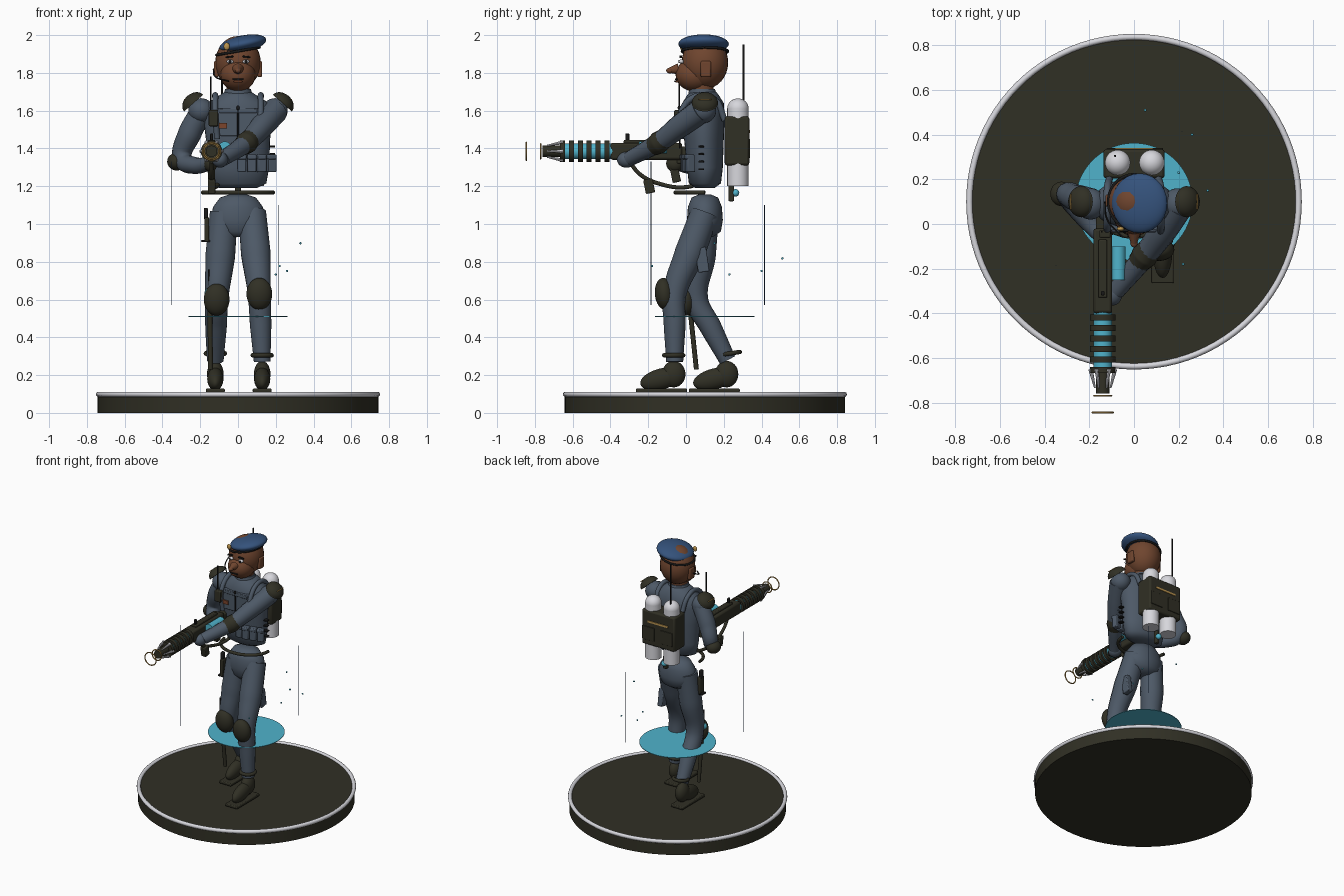
import bpy, bmesh, math, random
from mathutils import Vector

if "Cube" in bpy.data.objects:
    bpy.data.objects.remove(bpy.data.objects["Cube"], do_unlink=True)


def material(name, r, g, b):
    m = bpy.data.materials.new(name)
    m.use_nodes = True
    m.diffuse_color = (r, g, b, 1)
    m.node_tree.nodes["Principled BSDF"].inputs["Base Color"].default_value = (r, g, b, 1)
    return m


suit = material("slate cloth", .075, .1, .135)
olive = material("dark olive", .03, .029, .018)
cyan = material("glow cyan", .08, .45, .6)
skin = material("brown skin", .16, .06, .028)
navy = material("navy felt", .035, .085, .2)
white = material("pale metal", .68, .68, .72)
gold = material("brass", .5, .3, .08)
black = material("near black", .01, .01, .01)
rust = material("rust patch", .2, .06, .025)


def finish(name, mat, rot=(0, 0, 0), scale=(1, 1, 1), angle=40):
    o = bpy.context.object
    o.name = name
    o.data.materials.append(mat)
    o.rotation_euler = rot
    o.scale = scale
    bpy.ops.object.shade_smooth_by_angle(angle=math.radians(angle))
    return o


def ball(name, loc, radii, mat, rot=(0, 0, 0)):
    bpy.ops.mesh.primitive_uv_sphere_add(segments=28, ring_count=16, location=loc)
    return finish(name, mat, rot, radii)


def box(name, loc, size, mat, rot=(0, 0, 0), bevel=.006):
    bpy.ops.mesh.primitive_cube_add(size=1, location=loc)
    o = finish(name, mat, rot, size)
    bpy.ops.object.transform_apply(location=False, rotation=False, scale=True)
    if bevel:
        b = o.modifiers.new("soft edge", "BEVEL")
        b.width, b.segments = min(bevel, min(size) * .3), 2
    return o


def rod(name, p, q, r1, mat, r2=None, sides=24):
    p, q = Vector(p), Vector(q)
    bpy.ops.mesh.primitive_cone_add(vertices=sides, radius1=r1, radius2=r1 if r2 is None else r2,
                                    depth=(q - p).length, location=(p + q) / 2)
    return finish(name, mat, (q - p).to_track_quat("Z", "Y").to_euler())


def ring(name, loc, big, small, mat, rot=(0, 0, 0), seg=40):
    bpy.ops.mesh.primitive_torus_add(major_radius=big, minor_radius=small, location=loc,
                                     major_segments=seg, minor_segments=10)
    return finish(name, mat, rot)


def tube(name, points, radii, mat):
    """Smooth limb or cable through the points, thickness given per point."""
    c = bpy.data.curves.new(name, "CURVE")
    c.dimensions = "3D"
    c.bevel_depth, c.bevel_resolution, c.resolution_u, c.use_fill_caps = 1, 5, 8, True
    s = c.splines.new("BEZIER")
    s.bezier_points.add(len(points) - 1)
    for i, (bp, p) in enumerate(zip(s.bezier_points, points)):
        bp.co = p
        bp.radius = radii[i] if isinstance(radii, (list, tuple)) else radii
        bp.handle_left_type = bp.handle_right_type = "AUTO"
    o = bpy.data.objects.new(name, c)
    bpy.context.collection.objects.link(o)
    bpy.ops.object.select_all(action="DESELECT")
    o.select_set(True)
    bpy.context.view_layer.objects.active = o
    bpy.ops.object.convert(target="MESH")
    return finish(name, mat)


def loft(name, sections, mat, n=32):
    """Stack of ellipses: height, centre y, radius x, radius y."""
    bm = bmesh.new()
    rows = []
    for z, cy, rx, ry in sections:
        rows.append([bm.verts.new((rx * math.cos(a), cy + ry * math.sin(a), z))
                     for a in (math.tau * i / n for i in range(n))])
    for lo, hi in zip(rows, rows[1:]):
        for i in range(n):
            bm.faces.new((lo[i], lo[(i + 1) % n], hi[(i + 1) % n], hi[i]))
    bm.faces.new(rows[0][::-1])
    bm.faces.new(rows[-1])
    bmesh.ops.recalc_face_normals(bm, faces=bm.faces)
    me = bpy.data.meshes.new(name)
    bm.to_mesh(me)
    o = bpy.data.objects.new(name, me)
    bpy.context.collection.objects.link(o)
    bpy.ops.object.select_all(action="DESELECT")
    o.select_set(True)
    bpy.context.view_layer.objects.active = o
    return finish(name, mat, angle=60)


UP_FRONT = (math.pi / 2, 0, 0)

# Display base and glowing disc
rod("base", (0, .1, 0), (0, .1, .1), .743, olive, sides=96)
ring("base_rim", (0, .1, .098), .738, .014, white, seg=96)
rod("glow_disc", (0, .1, .508), (0, .1, .512), .263, cyan, sides=64)

# Torso and pelvis
loft("torso", [(1.19, .1, .1, .05), (1.215, .1, .15, .085), (1.3, .1, .165, .095), (1.45, .095, .17, .105),
               (1.57, .09, .185, .115), (1.64, .09, .165, .11), (1.68, .09, .1, .085), (1.7, .09, .07, .07)], suit)
loft("pelvis", [(1.155, .1, .05, .035), (1.14, .1, .095, .07), (1.09, .1, .132, .09), (1.02, .1, .145, .095),
                (.96, .1, .12, .085), (.93, .09, .06, .05)], suit)
loft("collar", [(1.65, .09, .085, .085), (1.715, .085, .068, .068)], suit)
tube("belt", [(.185 * math.cos(a), .1 - .155 * math.sin(a), 1.167) for a in
              (math.pi * i / 8 for i in range(9))], .011, olive)

# Legs, knees and boots: side, knee, ankle
for side, x, knee, ankle in (("left", 1, (.113, -.06, .63), (.128, -.06, .27)),
                             ("right", -1, (-.113, .055, .6), (-.12, .22, .28))):
    hip = Vector((x * .075, .1, 1.06))
    k, a = Vector(knee), Vector(ankle)
    tube(side + "_leg", [hip, hip.lerp(k, .5), k, k.lerp(a, .45), a], [.075, .08, .062, .058, .045], suit)
    ball(side + "_knee_pad", k + Vector((0, -.055, 0)), (.068, .05, .085), olive, (.1, 0, 0))
    ring(side + "_ankle_band", a + Vector((0, -.005 if x > 0 else .015, .035)), .05, .012, olive,
         (0 if x > 0 else .15, 0, 0))
    fy = a.y - .07
    ball(side + "_boot", (a.x, fy, .18), (.043, .115, .055), olive, (.25, 0, 0))
    ball(side + "_boot_heel", (a.x, a.y - .005, .205), (.044, .062, .07), olive)
    box(side + "_sole", (a.x, fy, .118), (.1, .27, .022), olive)

# Arms, gloves, elbow guards
tube("right_arm", [(-.19, .1, 1.6), (-.255, .115, 1.48), (-.295, .125, 1.35), (-.23, .04, 1.31), (-.15, -.05, 1.32)],
     [.06, .062, .05, .045, .036], suit)
ball("right_elbow_guard", (-.325, .135, 1.33), (.05, .055, .047), olive)
ball("right_glove", (-.145, -.06, 1.32), (.035, .045, .045), olive)
tube("left_arm", [(.2, .08, 1.6), (.13, -.03, 1.52), (.05, -.14, 1.435), (-.08, -.3, 1.345)],
     [.066, .062, .052, .04], suit)
tube("left_elbow_guard", [(.07, -.11, 1.455), (.045, -.145, 1.43), (.02, -.175, 1.41)], [.053, .06, .051], olive)
ball("left_glove", (-.095, -.315, 1.34), (.042, .05, .042), suit)
for side, x in (("left", 1), ("right", -1)):
    ball(side + "_shoulder", (x * .195, .09, 1.6), (.068, .07, .066), suit)
    dome = ball(side + "_shoulder_plate", (x * .235, .1, 1.64), (.067, .07, .05), olive, (0, x * .72, 0))
    bm = bmesh.new()
    bm.from_mesh(dome.data)
    bmesh.ops.bisect_plane(bm, geom=bm.verts[:] + bm.edges[:] + bm.faces[:], plane_co=(0, 0, 0),
                           plane_no=(0, 0, 1), clear_inner=True)
    bmesh.ops.holes_fill(bm, edges=bm.edges)
    bm.to_mesh(dome.data)
    bm.free()
    ball(side + "_shoulder_light", (x * .225, .1, 1.63), (.018, .025, .018), cyan)
    rod(side + "_plate_trim", (x * .283, .065, 1.66), (x * .283, .135, 1.66), .003, gold)
    # Harness strap over each shoulder
    tube(side + "_harness", [(x * .11, -.025, 1.45), (x * .12, -.03, 1.58), (x * .12, .05, 1.675),
                             (x * .12, .15, 1.66), (x * .11, .205, 1.55)], .016, suit)

# Head
tube("neck", [(0, .09, 1.66), (0, .08, 1.77)], .062, skin)
ball("cranium", (0, .1, 1.855), (.12, .123, .14), skin)
ball("jaw", (0, .045, 1.79), (.093, .1, .088), skin)
rod("nose", (0, -.04, 1.82), (0, -.1, 1.812), .03, skin, .009)
ball("nose_tip", (0, -.085, 1.812), (.017, .02, .015), skin)
box("mouth", (0, -.05, 1.766), (.06, .015, .009), black)
box("lower_lip", (0, -.047, 1.754), (.045, .016, .012), rust)
for side, x in (("left", 1), ("right", -1)):
    ball(side + "_eye", (x * .042, -.025, 1.86), (.018, .014, .011), white)
    ball(side + "_pupil", (x * .042, -.036, 1.86), (.008, .005, .009), black)
    box(side + "_brow", (x * .045, -.028, 1.885), (.042, .014, .009), black, (0, x * .12, 0))
    box(side + "_ear", (x * .115, .105, 1.82), (.026, .055, .085), skin, bevel=.012)
tube("headset_boom", [(-.13, .1, 1.82), (-.12, .02, 1.78), (-.05, -.06, 1.755)], .004, black)

# Beret with band and badge
ball("beret", (.025, .093, 1.953), (.127, .134, .045), navy, (0, -.2, 0))
tube("beret_band", [(.114 * math.cos(a), .1 + .121 * math.sin(a), 1.915 + .02 * math.cos(a))
                    for a in (math.tau * i / 12 for i in range(13))], .007, black)
ball("beret_badge", (-.06, -.022, 1.94), (.016, .01, .02), gold)

# Backpack, tanks and aerial
box("backpack", (0, .27, 1.44), (.275, .13, .26), olive, bevel=.012)
box("pack_trim", (0, .337, 1.49), (.17, .006, .014), gold, bevel=0)
for i, x in enumerate((-.073, .08)):
    rod(f"tank_{i}", (x, .275, 1.2), (x, .275, 1.61), .057, white)
    ball(f"tank_cap_{i}", (x, .275, 1.61), (.057, .057, .055), white)
    box(f"pack_panel_{i}", (x, .336, 1.4), (.1, .008, .1), olive)
rod("pack_aerial", (-.085, .305, 1.56), (-.085, .305, 1.95), .005, black)
ball("pack_valve_light", (.0, .262, 1.165), (.02, .02, .02), cyan)
box("pack_valve", (0, .24, 1.17), (.03, .03, .1), olive)

# Chest gear
box("chest_panel", (.0, -.014, 1.54), (.21, .03, .15), suit)
box("chest_flap", (.0, -.03, 1.6), (.2, .014, .025), suit)
rod("zip", (0, -.032, 1.4), (0, -.034, 1.61), .004, black)
ball("zip_pull", (0, -.036, 1.615), (.009, .008, .012), black)
box("radio", (-.13, -.045, 1.56), (.05, .035, .085), olive)
rod("radio_aerial", (-.145, -.035, 1.6), (-.145, -.035, 1.78), .004, black)
box("name_patch", (-.085, -.034, 1.52), (.055, .009, .028), rust, bevel=0)
box("sleeve_patch", (.225, .025, 1.575), (.009, .055, .04), rust, (0, 0, -.5), 0)
for i in range(4):
    x = .02 + i * .052
    box(f"pouch_{i}", (x, -.005 + .25 * max(0, x - .07), 1.32), (.046, .045, .09), suit, (0, 0, .12 * i))
    box(f"pouch_flap_{i}", (x, -.01 + .25 * max(0, x - .07), 1.355), (.048, .047, .025), suit, (0, 0, .12 * i))
    box(f"side_clip_{i}", (.182, .08, 1.29 + i * .04), (.03, .03, .01), black)

# Energy rifle along the front axis
GX, GZ = -.14, 1.385
box("rifle_body", (GX, -.21, GZ), (.085, .38, .09), olive, bevel=.012)
box("rifle_top_rail", (GX, -.2, GZ + .05), (.04, .26, .02), olive)
box("rifle_sight", (GX, -.31, GZ + .075), (.015, .02, .04), black)
box("rifle_stock", (GX, .0, GZ - .02), (.06, .1, .09), olive)
rod("rifle_cell", (-.07, -.1, 1.405), (-.07, -.25, 1.405), .032, cyan)
box("rifle_grip", (GX, -.06, 1.28), (.035, .045, .12), olive, (.2, 0, 0))
rod("coil_core", (GX, -.38, GZ), (GX, -.66, GZ), .042, cyan)
for i in range(6):
    y = -.405 - i * .047
    rod(f"coil_{i}", (GX, y, GZ), (GX, y - .027, GZ), .057, olive)
rod("muzzle", (GX, -.64, GZ), (GX, -.76, GZ), .03, olive)
for i in range(6):
    a = math.tau * i / 6
    d = Vector((math.cos(a), 0, math.sin(a)))
    c = Vector((GX, 0, GZ))
    rod(f"claw_{i}", c + d * .055 + Vector((0, -.65, 0)), c + d * .035 + Vector((0, -.735, 0)), .01, white, .004, 8)
ring("focus_ring_near", (GX, -.77, GZ), .039, .004, gold, UP_FRONT)
ring("focus_ring_far", (GX, -.845, GZ), .047, .004, gold, UP_FRONT)
tube("rifle_hose", [(GX, -.3, 1.33), (GX, -.24, 1.26), (GX, -.13, 1.21), (-.12, .0, 1.195), (-.1, .08, 1.22)],
     .011, olive)
box("hose_pump", (GX, -.195, 1.2), (.04, .05, .075), olive, (.2, 0, 0))

# Thigh knife, baton and pocket
box("knife_sheath", (-.165, .06, .97), (.025, .05, .13), olive)
box("knife_handle", (-.17, .06, 1.055), (.022, .028, .06), black)
box("knife_guard", (-.165, .06, .91), (.06, .05, .012), black)
rod("baton", (-.15, .015, .61), (-.145, .055, .23), .013, olive)
ball("baton_light", (-.155, .01, .635), (.022, .022, .025), cyan)
rod("baton_tip", (-.155, .01, .65), (-.155, .01, .76), .004, black)
box("thigh_pocket", (.135, .085, .81), (.04, .06, .13), suit, (.15, 0, 0))

# Fine guide wires and drifting sparks
rod("guide_wire_right", (-.35, -.185, .57), (-.35, -.185, 1.33), .002, navy, sides=6)
rod("guide_wire_left", (.215, .415, .57), (.215, .415, 1.1), .002, navy, sides=6)
random.seed(4)
for i, (x, y) in enumerate(((.05, .51), (.26, .4), (.33, .15), (.22, -.18), (.2, .23))):
    ball(f"spark_{i}", (x, y, random.uniform(.7, 1.2)), (.006, .006, .006), cyan)
